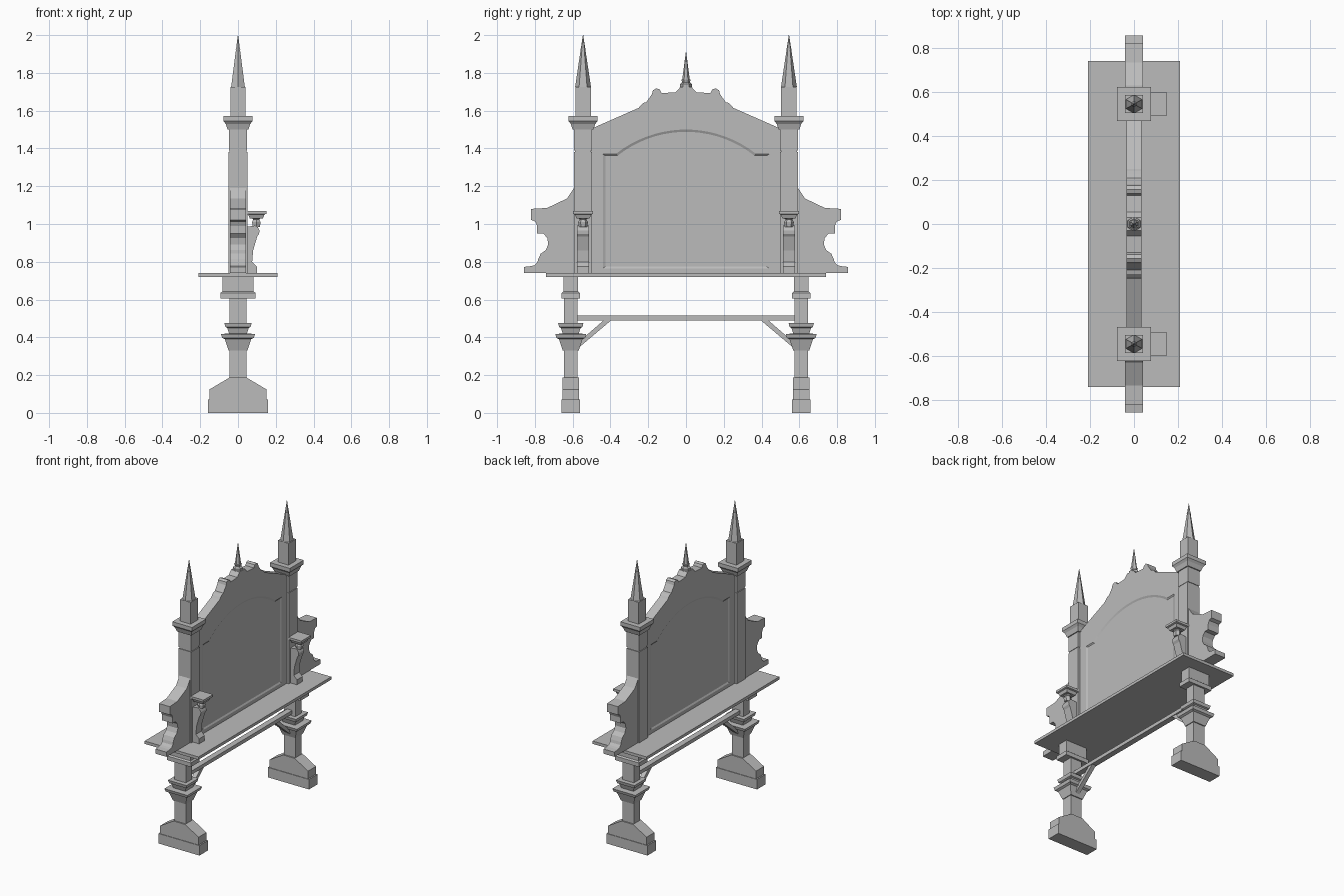
import bpy, bmesh
from math import sin, cos, pi, radians

old = bpy.data.objects.get("Cube")
if old:
    bpy.data.objects.remove(old)

stone = bpy.data.materials.new("grey_stone")
stone.use_nodes = True
grey = (.5, .5, .5, 1)
stone.diffuse_color = grey
stone.node_tree.nodes["Principled BSDF"].inputs["Base Color"].default_value = grey


def loft(name, rings):
    """Closed solid through a list of equally long point rings."""
    bm = bmesh.new()
    rows = [[bm.verts.new(point) for point in ring] for ring in rings]
    for low, high in zip(rows, rows[1:]):
        for i in range(len(low)):
            bm.faces.new((low[i - 1], low[i], high[i], high[i - 1]))
    bm.faces.new(rows[0])
    bm.faces.new(rows[-1])
    bmesh.ops.recalc_face_normals(bm, faces=bm.faces)
    mesh = bpy.data.meshes.new(name)
    bm.to_mesh(mesh)
    bm.free()
    mesh.materials.append(stone)
    part = bpy.data.objects.new(name, mesh)
    bpy.context.collection.objects.link(part)
    return part


def moulding(name, x, y, half_x, half_y, levels):
    """Rectangular stack; each level is a height and an outward step."""
    corners = ((-1, -1), (1, -1), (1, 1), (-1, 1))
    return loft(name, [[(x + side * (half_x + step), y + end * (half_y + step), z)
                        for side, end in corners] for z, step in levels])


def box(name, x, y, half_x, half_y, bottom, top):
    """Plain rectangular block."""
    return moulding(name, x, y, half_x, half_y, [(bottom, 0), (top, 0)])


def hexagon(name, x, y, levels):
    """Six-sided turned shape; each level is a height and a radius."""
    turns = [pi / 2 + i * pi / 3 for i in range(6)]
    return loft(name, [[(x + radius * cos(turn), y + radius * sin(turn), z) for turn in turns]
                       for z, radius in levels])


def slab(name, outline, half_x):
    """Outline of (y, z) points extruded along x."""
    return loft(name, [[(x, y, z) for y, z in outline] for x in (-half_x, half_x)])


def cross_slab(name, outline, y, half_y):
    """Outline of (x, z) points extruded along y."""
    return loft(name, [[(x, end, z) for x, z in outline] for end in (y - half_y, y + half_y)])


def arc(y, z, radius, start, end, steps=4):
    """Points along a circular arc, with angles in degrees."""
    turns = [radians(start + (end - start) * i / steps) for i in range(steps + 1)]
    return [(y + radius * cos(turn), z + radius * sin(turn)) for turn in turns]


def both_halves(outline):
    """Complete a symmetric outline from one half."""
    return outline + [(-y, z) for y, z in reversed(outline)]


# Shelf and the bar below it
box("shelf", 0, 0, .21, .74, .72, .74)
box("cross_bar", 0, 0, .02, .58, .49, .515)

# Arched back panel with rounded steps along its crest
crest = [(.5, .74), (.5, 1.505), (.25, 1.615)]
crest += arc(.21, 1.61, .035, 30, 90, 2)
crest += arc(.155, 1.693, .025, -10, 180)
crest += [(.055, 1.697), (.03, 1.725)]
panel = slab("back_panel", both_halves(crest), .033)

# Shallow arched recess with sloping edges on both faces of the panel
recess = [(.44, .765), (.44, 1.37), (.37, 1.37)]
recess += arc(0, .9, .6, 52, 87, 8)
recess = both_halves(recess)
middle = 1.1
for side in (-1, 1):
    depths = ((.027, .97), (.033, 1), (.05, 1))
    cutter = loft("recess_cutter", [[(side * x, y * scale, middle + (z - middle) * scale)
                                     for y, z in recess] for x, scale in depths])
    cutter.hide_render = True
    cutter.hide_viewport = True
    cut = panel.modifiers.new("recess", "BOOLEAN")
    cut.operation = "DIFFERENCE"
    cut.object = cutter

# Central finial
hexagon("finial_base", 0, 0, [(1.72, .033), (1.74, .033), (1.75, .02), (1.765, .025)])
hexagon("finial_spike", 0, 0, [(1.765, .02), (1.91, .001)])

# Outline of a side scroll: moulded foot, hollow, beak and sloping shoulder
scroll = [(.5, .74), (.857, .74), (.857, .773)]
scroll += arc(.82, .815, .038, 270, 180, 3)
scroll += arc(.79, .9, .061, 250, 125)
scroll += [(.788, .95), (.788, .99)]
scroll += arc(.82, .99, .032, 180, 90, 2)
scroll += [(.82, 1.08), (.735, 1.085), (.63, 1.135), (.59, 1.195), (.5, 1.195)]

# Outlines of a leg brace, a spreading foot and a curved bracket
brace = [(.39, .495), (.43, .495), (.58, .365), (.58, .335)]
foot = both_halves([(.15, .07), (.15, .125), (.045, .187)])
bracket = [(.045, .74), (.1, .74), (.1, .775), (.075, .8), (.08, .86)]
bracket += arc(.08, .96, .034, -50, 70) + [(.045, .985)]

for side, end in ((-1, "front"), (1, "back")):
    # Leg: foot, shaft, two flaring collars and a block under the shelf
    y = side * .61
    box(end + "_plinth", 0, y, .16, .048, 0, .07)
    cross_slab(end + "_foot", foot, y, .044)
    box(end + "_leg", 0, y, .045, .035, .18, .62)
    moulding(end + "_lower_collar", 0, y, .05, .042,
             [(.33, 0), (.39, .02), (.397, .034), (.418, .04), (.42, 0)])
    moulding(end + "_upper_collar", 0, y, .047, .042,
             [(.42, 0), (.45, .01), (.455, .02), (.477, .025)])
    moulding(end + "_leg_block", 0, y, .083, .038,
             [(.606, .01), (.635, .01), (.643, 0), (.72, 0)])
    slab(end + "_brace", [(side * along, z) for along, z in brace], .015)

    # Post: grooved shaft, flaring capital, pinnacle block and spire
    y = side * .545
    box(end + "_post", 0, y, .05, .048, .74, 1.38)
    box(end + "_post_groove", 0, y, .045, .043, 1.38, 1.39)
    box(end + "_post_head", 0, y, .048, .047, 1.39, 1.5)
    moulding(end + "_capital", 0, y, .055, .055,
             [(1.5, 0), (1.53, .01), (1.545, .022), (1.572, .022)])
    box(end + "_pinnacle_block", 0, y, .041, .041, 1.572, 1.725)
    hexagon(end + "_spire", 0, y, [(1.725, .042), (2, .001)])
    hexagon(end + "_spire_collar", 0, y, [(1.92, .011), (1.925, .014), (1.935, .01)])

    # Side scroll
    slab(end + "_scroll", [(side * along, z) for along, z in scroll], .042)

    # Curved bracket holding a small cup and a square tray
    x = .097
    cross_slab(end + "_bracket", bracket, y, .031)
    hexagon(end + "_cup", x, y, [(.985, .022), (1.01, .026), (1.024, .018), (1.04, .038)])
    moulding(end + "_tray", x, y, .035, .035,
             [(1.03, 0), (1.05, .008), (1.054, .018), (1.07, .018)])
